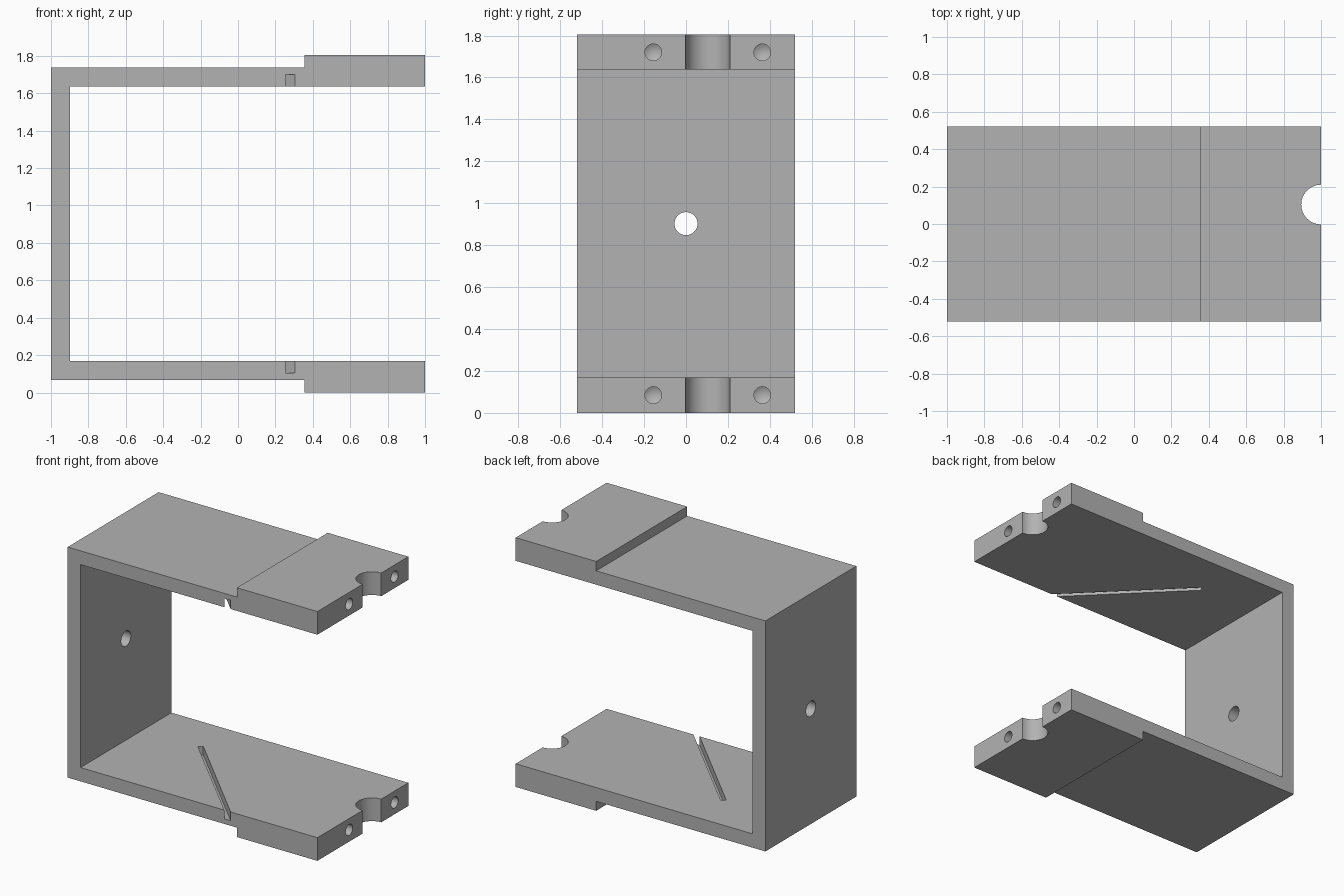
import bpy, bmesh
from math import radians, pi, sqrt
from mathutils import Matrix, Vector

cube = bpy.data.objects.get("Cube")
if cube:
    bpy.data.objects.remove(cube, do_unlink=True)

grey = bpy.data.materials.new("plain grey")
grey.use_nodes = True
colour = (0.45, 0.45, 0.45, 1)
grey.diffuse_color = colour
grey.node_tree.nodes["Principled BSDF"].inputs["Base Color"].default_value = colour

HEIGHT, HALF_WIDTH = 1.805, 0.52
MID = HEIGHT / 2


def make_object(name, bm):
    bmesh.ops.recalc_face_normals(bm, faces=bm.faces)
    mesh = bpy.data.meshes.new(name)
    bm.to_mesh(mesh)
    bm.free()
    mesh.materials.append(grey)
    obj = bpy.data.objects.new(name, mesh)
    bpy.context.collection.objects.link(obj)
    return obj


def add_cylinder(bm, centre, radius, depth, axis, tip=None):
    """Cylinder along an axis; an optional tip radius turns it into a cone."""
    turn = Vector((0, 0, 1)).rotation_difference(Vector(axis)).to_matrix().to_4x4()
    bmesh.ops.create_cone(bm, cap_ends=True, segments=48, radius1=radius,
                          radius2=radius if tip is None else tip, depth=depth,
                          matrix=Matrix.Translation(centre) @ turn)


def cut(target, name, bm):
    cutter = make_object(name, bm)
    cutter.hide_render = True
    mod = target.modifiers.new(name, "BOOLEAN")
    mod.operation, mod.solver, mod.object = "DIFFERENCE", "EXACT", cutter
    bpy.context.view_layer.objects.active = target
    bpy.ops.object.modifier_apply(modifier=mod.name)
    bpy.data.objects.remove(cutter, do_unlink=True)


# C-shaped body: half profile mirrored about mid height, extruded front to back
half = [(-1, 0.068), (0.355, 0.068), (0.355, 0), (1, 0), (1, 0.168), (-0.897, 0.168)]
profile = half + [(x, HEIGHT - z) for x, z in reversed(half)]
bm = bmesh.new()
face = bm.faces.new([bm.verts.new((x, -HALF_WIDTH, z)) for x, z in profile])
extruded = bmesh.ops.extrude_face_region(bm, geom=[face])["geom"]
bmesh.ops.translate(bm, vec=(0, 2 * HALF_WIDTH, 0),
                    verts=[v for v in extruded if isinstance(v, bmesh.types.BMVert)])
bracket = make_object("bracket", bm)

# Round hole through the back wall
bm = bmesh.new()
add_cylinder(bm, (-0.95, 0, MID), 0.055, 0.4, (1, 0, 0))
cut(bracket, "wall_hole", bm)

# Half-round notch through both arm ends
bm = bmesh.new()
add_cylinder(bm, (1, 0.104, MID), 0.106, 2.4, (0, 0, 1))
cut(bracket, "end_notch", bm)

# Drilled holes with conical bottoms in the arm ends
for z in (0.085, HEIGHT - 0.085):
    for y in (-0.156, 0.364):
        bm = bmesh.new()
        bmesh.ops.create_circle(bm, cap_ends=True, segments=32, radius=0.04)
        bm.faces.ensure_lookup_table()
        rim = bm.faces[0]
        for depth in (0.34,):
            wall = bmesh.ops.extrude_face_region(bm, geom=[rim])["geom"]
            bmesh.ops.translate(bm, vec=(0, 0, depth),
                                verts=[v for v in wall if isinstance(v, bmesh.types.BMVert)])
            end = [f for f in wall if isinstance(f, bmesh.types.BMFace)]
            bmesh.ops.translate(bm, vec=(0, 0, 0.024),
                                verts=bmesh.ops.poke(bm, faces=end)["verts"])
        bmesh.ops.transform(bm, verts=bm.verts, matrix=Matrix.Translation((1.04, y, z))
                            @ Matrix.Rotation(radians(-90), 4, "Y"))
        cut(bracket, "screw_hole", bm)

# Diagonal slots on the inner faces, open at the front edge
inner_end, front_end = Vector((-0.44, 0.2)), Vector((0.37, -0.61))
middle = (inner_end + front_end) / 2
length = (front_end - inner_end).length
for z in (0.168, HEIGHT - 0.168):
    bm = bmesh.new()
    bmesh.ops.create_cube(bm, size=1, matrix=Matrix.Translation((middle.x, middle.y, z))
                          @ Matrix.Rotation(-pi / 4, 4, "Z")
                          @ Matrix.Diagonal((length, 0.05 / sqrt(2), 0.126, 1)))
    cut(bracket, "slot", bm)

# Smooth the round walls while keeping corners crisp
bpy.ops.object.select_all(action="DESELECT")
bracket.select_set(True)
bpy.context.view_layer.objects.active = bracket
bpy.ops.object.shade_smooth_by_angle(angle=radians(30))
